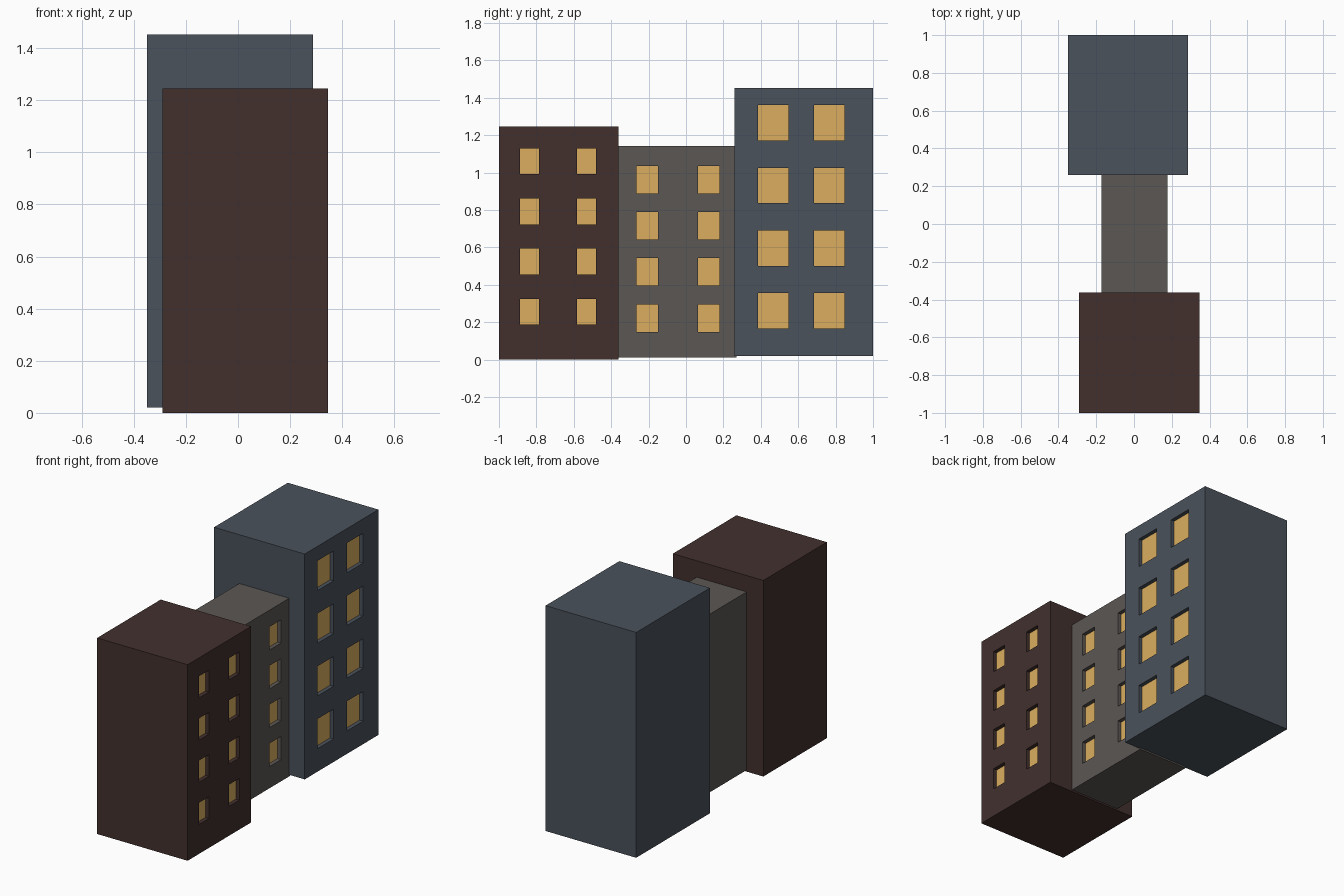
import bpy, bmesh

if "Cube" in bpy.data.objects:
    bpy.data.objects.remove(bpy.data.objects["Cube"])

DEPTH = 0.025  # window recess


def material(name, rgb):
    m = bpy.data.materials.new(name)
    m.diffuse_color = (*rgb, 1)
    m.use_nodes = True
    m.node_tree.nodes["Principled BSDF"].inputs["Base Color"].default_value = m.diffuse_color
    return m


def add_object(name, bm, mat):
    mesh = bpy.data.meshes.new(name)
    bmesh.ops.recalc_face_normals(bm, faces=bm.faces)
    bm.to_mesh(mesh)
    bm.free()
    mesh.materials.append(mat)
    ob = bpy.data.objects.new(name, mesh)
    bpy.context.collection.objects.link(ob)


def building(name, x, y, z, cols, win_w, z_first, z_step, win_h, mat):
    """Block with a 2 x 4 set of recessed windows on its +x face."""
    ys = [y[0]] + [v for c in cols for v in (c, c + win_w)] + [y[1]]
    rows = [z_first + i * z_step for i in range(4)]
    zs = [z[0]] + [v for r in rows for v in (r, r + win_h)] + [z[1]]

    # facade grid: odd cells are windows
    bm = bmesh.new()
    v = [[bm.verts.new((x[1], a, b)) for b in zs] for a in ys]
    windows = []
    for i in range(len(ys) - 1):
        for j in range(len(zs) - 1):
            f = bm.faces.new((v[i][j], v[i + 1][j], v[i + 1][j + 1], v[i][j + 1]))
            if i % 2 and j % 2:
                windows.append(f)

    # sides and back of the block
    rim = [e for e in bm.edges if e.is_boundary]
    ext = bmesh.ops.extrude_edge_only(bm, edges=rim)["geom"]
    for p in ext:
        if isinstance(p, bmesh.types.BMVert):
            p.co.x = x[0]
    back = [e for e in ext if isinstance(e, bmesh.types.BMEdge) and e.is_boundary]
    bmesh.ops.edgeloop_fill(bm, edges=back)

    # window reveals, left open for the panes
    bmesh.ops.recalc_face_normals(bm, faces=bm.faces)
    deep = bmesh.ops.extrude_discrete_faces(bm, faces=windows)["faces"]
    for f in deep:
        for p in f.verts:
            p.co.x -= DEPTH
    bmesh.ops.delete(bm, geom=deep, context="FACES_ONLY")
    add_object(name, bm, mat)

    # glowing panes at the bottom of the recesses
    bm = bmesh.new()
    px = x[1] - DEPTH
    for c in cols:
        for r in rows:
            corners = ((c, r), (c + win_w, r), (c + win_w, r + win_h), (c, r + win_h))
            bm.faces.new([bm.verts.new((px, a, b)) for a, b in corners])
    add_object(name + "_window_panes", bm, amber)


amber = material("window_light", (0.708, 0.423, 0.117))
brown = material("brown_wall", (0.054, 0.030, 0.027))
grey = material("grey_wall", (0.105, 0.095, 0.089))
blue = material("slate_wall", (0.069, 0.084, 0.107))

building("front_building", (-0.29, 0.346), (-1.0, -0.362), (0, 1.246),
         (-0.888, -0.583), 0.102, 0.187, 0.268, 0.138, brown)
building("middle_building", (-0.173, 0.178), (-0.362, 0.27), (0.01, 1.142),
         (-0.265, 0.064), 0.114, 0.148, 0.247, 0.147, grey)
building("back_building", (-0.35, 0.287), (0.26, 1.0), (0.02, 1.452),
         (0.386, 0.684), 0.163, 0.166, 0.335, 0.189, blue)
